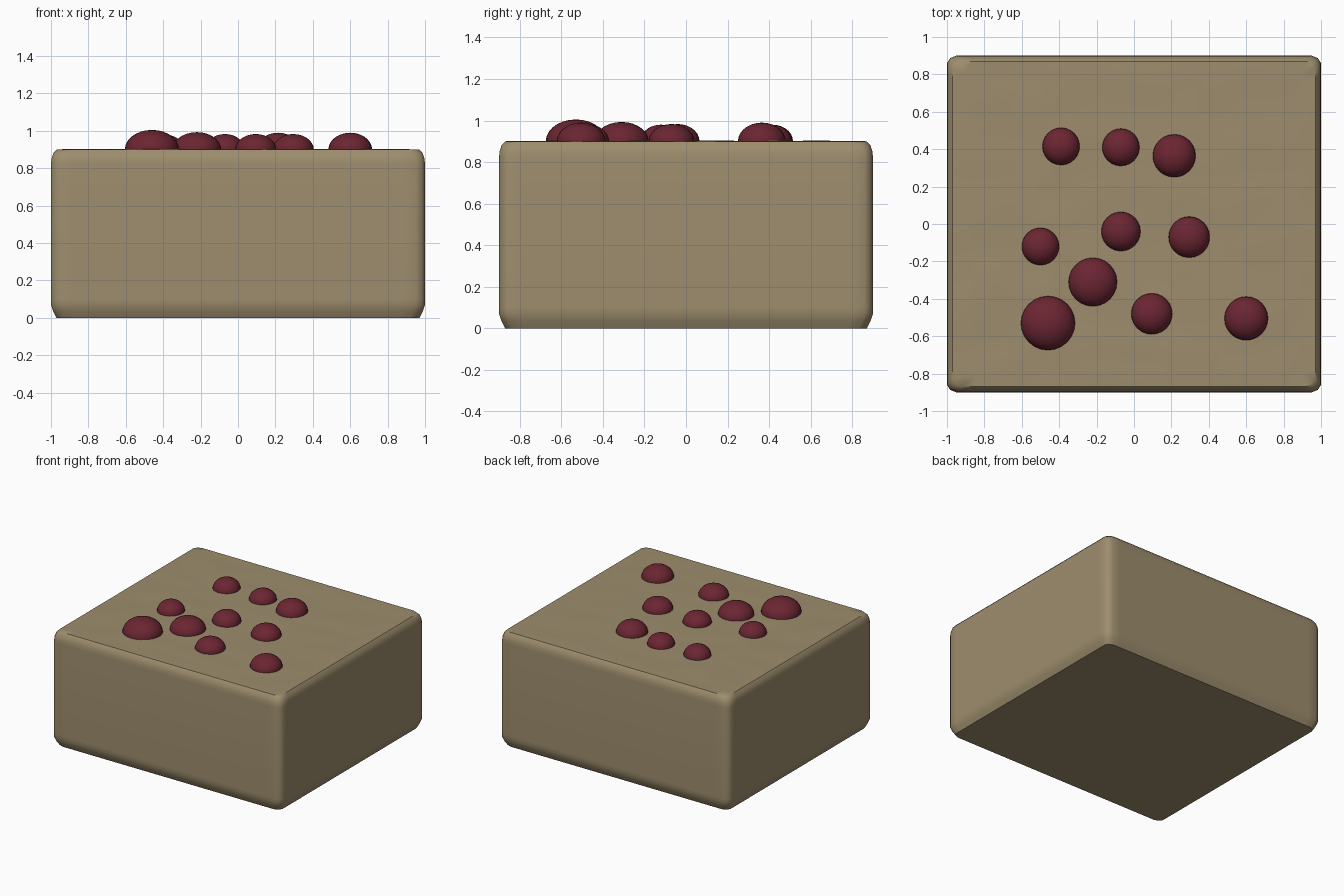
import bpy, bmesh
from mathutils import Vector, noise

if "Cube" in bpy.data.objects:
    bpy.data.objects.remove(bpy.data.objects["Cube"])


def material(name, rgb):
    m = bpy.data.materials.new(name)
    m.diffuse_color = (*rgb, 1)
    m.use_nodes = True
    m.node_tree.nodes["Principled BSDF"].inputs["Base Color"].default_value = m.diffuse_color
    return m


tan = material("tan", (0.337, 0.266, 0.153))
berry_red = material("berry red", (0.147, 0.019, 0.032))


def finish(bm, name, mat, angle):
    bmesh.ops.recalc_face_normals(bm, faces=bm.faces)
    me = bpy.data.meshes.new(name)
    bm.to_mesh(me)
    bm.free()
    ob = bpy.data.objects.new(name, me)
    bpy.context.collection.objects.link(ob)
    me.materials.append(mat)
    bpy.ops.object.select_all(action='DESELECT')
    ob.select_set(True)
    bpy.context.view_layer.objects.active = ob
    bpy.ops.object.shade_smooth_by_angle(angle=angle)
    return ob


# Block: stacked outline rings closed by a gently rippled top grid
def ticks(half, edge, n):
    inner = half - edge
    return [-half] + [-inner + 2 * inner * i / n for i in range(n + 1)] + [half]


N = 30
xs, ys = ticks(1.0, 0.05, N), ticks(0.9, 0.04, N)
last = N + 2


def spot(i, j, inset):
    x, y = xs[i], ys[j]
    if i in (0, last) and j in (0, last):       # soften the upright corners
        x, y = x * 0.983, y * 0.985
    return x * (1 - inset), y * (1 - inset / 0.9)


rim = ([(i, 0) for i in range(last)] + [(last, j) for j in range(last)]
       + [(i, last) for i in range(last, 0, -1)] + [(0, j) for j in range(last, 0, -1)])
profile = [(0.03, 0.0), (0.012, 0.035), (0.0, 0.07), (0.0, 0.10), (0.0, 0.82),
           (0.003, 0.85), (0.012, 0.88), (0.03, 0.90)]
bm = bmesh.new()
rings = [[bm.verts.new((*spot(i, j, inset), z)) for i, j in rim] for inset, z in profile]
for a, b in zip(rings, rings[1:]):
    for k in range(len(rim)):
        n = (k + 1) % len(rim)
        bm.faces.new((a[k], a[n], b[n], b[k]))
bm.faces.new(rings[0])
top = dict(zip(rim, rings[-1]))
for i in range(1, last):
    for j in range(1, last):
        x, y = spot(i, j, 0.05)
        ripple = noise.noise(Vector((x * 4, y * 7, 0.3)))
        top[i, j] = bm.verts.new((x, y, 0.901 + 0.004 * ripple))
for i in range(last):
    for j in range(last):
        bm.faces.new((top[i, j], top[i + 1, j], top[i + 1, j + 1], top[i, j + 1]))
finish(bm, "block", tan, 0.7)

# Berries: squashed balls half sunk in the top (x, y, radius, height)
berries = [(-0.39, 0.415, 0.10, 0.08), (-0.07, 0.41, 0.10, 0.08), (0.215, 0.365, 0.115, 0.09),
           (-0.07, -0.04, 0.105, 0.083), (0.295, -0.07, 0.11, 0.083), (-0.50, -0.12, 0.10, 0.08),
           (-0.22, -0.31, 0.13, 0.093), (-0.46, -0.53, 0.145, 0.105),
           (0.095, -0.48, 0.11, 0.083), (0.60, -0.505, 0.117, 0.09)]
for n, (x, y, r, h) in enumerate(berries, 1):
    bm = bmesh.new()
    bmesh.ops.create_uvsphere(bm, u_segments=24, v_segments=14, radius=1)
    ob = finish(bm, f"berry_{n}", berry_red, 0.8)
    ob.location = (x, y, 0.9)
    ob.scale = (r, r, h)
